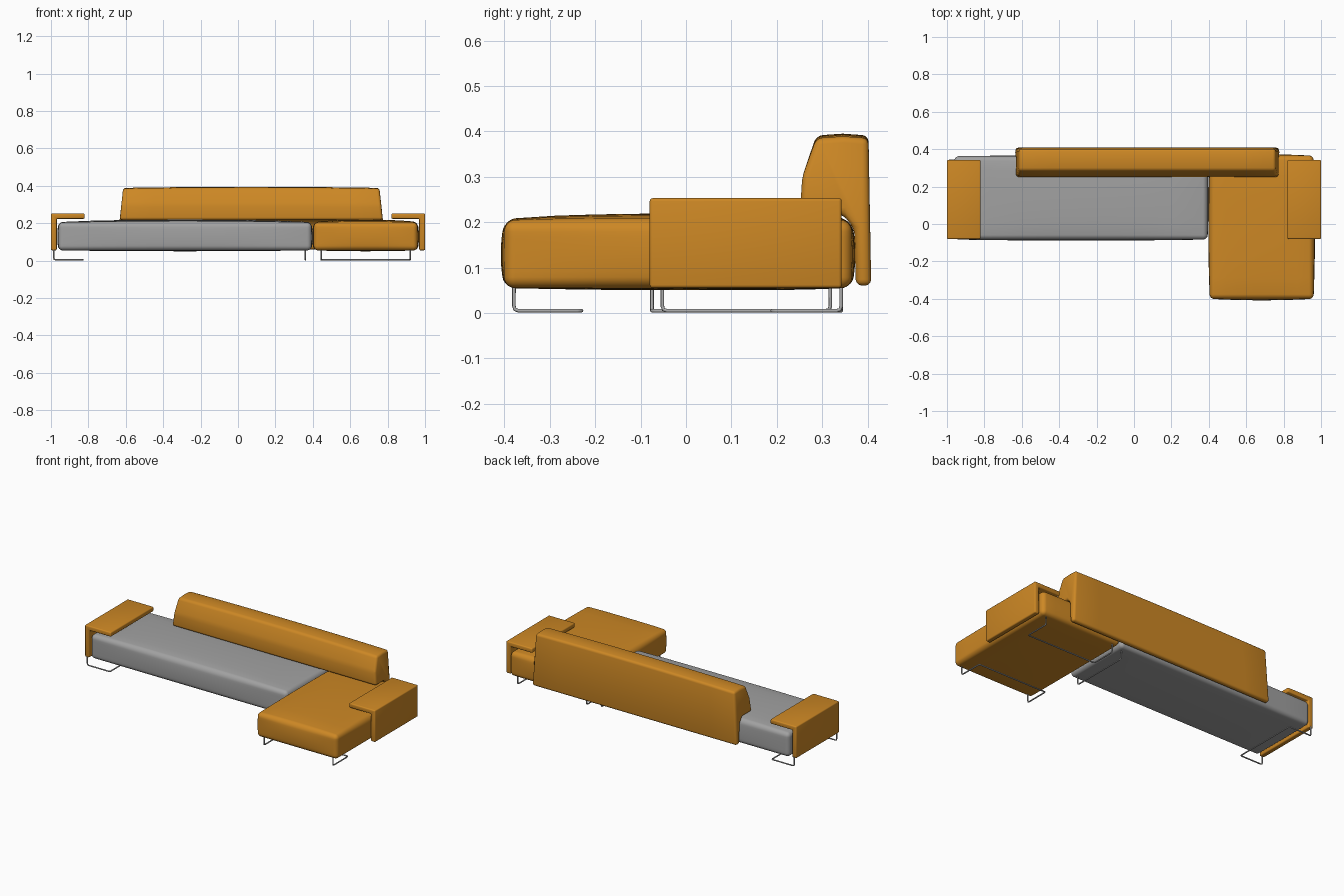
import bpy, bmesh, math
from mathutils import Vector

cube = bpy.data.objects.get("Cube")
if cube:
    bpy.data.objects.remove(cube, do_unlink=True)


def material(name, rgb):
    m = bpy.data.materials.new(name)
    m.use_nodes = True
    m.diffuse_color = (*rgb, 1)
    bsdf = m.node_tree.nodes["Principled BSDF"]
    bsdf.inputs["Base Color"].default_value = (*rgb, 1)
    bsdf.inputs["Roughness"].default_value = 0.7
    return m


ORANGE = material("orange fabric", (0.61, 0.245, 0.018))
GREY = material("grey fabric", (0.36, 0.36, 0.36))
STEEL = material("steel", (0.42, 0.42, 0.42))


def finish(name, bm, mat):
    bmesh.ops.recalc_face_normals(bm, faces=bm.faces)
    mesh = bpy.data.meshes.new(name)
    bm.to_mesh(mesh)
    bm.free()
    mesh.materials.append(mat)
    obj = bpy.data.objects.new(name, mesh)
    bpy.context.collection.objects.link(obj)
    bpy.ops.object.select_all(action="DESELECT")
    obj.select_set(True)
    bpy.context.view_layer.objects.active = obj
    bpy.ops.object.shade_smooth_by_angle(angle=math.radians(35))
    return obj


def cushion(name, lo, hi, mat, radius=0.024, crown=0.016, puff=0.01):
    """Rounded box with a domed top and slightly swollen sides."""
    lo, hi = Vector(lo), Vector(hi)
    centre, half = (lo + hi) / 2, (hi - lo) / 2
    bm = bmesh.new()
    bmesh.ops.create_cube(bm, size=2)
    bmesh.ops.subdivide_edges(bm, edges=bm.edges, cuts=15, use_grid_fill=True)
    for v in bm.verts:
        u = v.co.copy()
        inner, extra = Vector(), Vector()
        for i in range(3):
            t, s = abs(u[i]), math.copysign(1, u[i])
            inner[i] = s * (half[i] - radius) * min(1, t * 2)
            extra[i] = s * max(0, t * 2 - 1)
        p = inner + extra.normalized() * radius
        w = [1 - min(1, abs(p[i]) / half[i]) ** 2 for i in range(3)]
        if p.z > 0:
            p.z += crown * math.sqrt(w[0] * w[1]) * p.z / half.z
        else:
            p.z += 0.3 * crown * w[0] * w[1] * p.z / half.z
        for i in (0, 1):
            p[i] += puff * w[2] * w[1 - i] * max(-1, min(1, p[i] / half[i])) ** 9
        v.co = centre + p
    return finish(name, bm, mat)


def bevel_sharp(bm, offset, degrees):
    bmesh.ops.recalc_face_normals(bm, faces=bm.faces)
    sharp = [e for e in bm.edges if e.calc_face_angle(0) > math.radians(degrees)]
    bmesh.ops.bevel(bm, geom=sharp, offset=offset, segments=3, profile=0.5,
                    affect="EDGES", clamp_overlap=True)


def loft(name, rings, mat, offset, degrees):
    """Skin a row of matching rings, cap the ends and round the edges."""
    bm = bmesh.new()
    loops = [[bm.verts.new(p) for p in ring] for ring in rings]
    for a, b in zip(loops, loops[1:]):
        for i in range(len(a)):
            j = (i + 1) % len(a)
            bm.faces.new((a[i], a[j], b[j], b[i]))
    bm.faces.new(loops[0])
    bm.faces.new(loops[-1])
    bevel_sharp(bm, offset, degrees)
    return finish(name, bm, mat)


def wire(name, points, r=0.004):
    """Bent rod with small rounded corners."""
    pts = [Vector(p) for p in points]
    path = [pts[0]]
    for a, b, c in zip(pts, pts[1:], pts[2:]):
        p, q = b + (a - b).normalized() * 0.01, b + (c - b).normalized() * 0.01
        path += [p, (p + q) / 4 + b / 2, q]
    path.append(pts[-1])
    curve = bpy.data.curves.new(name, "CURVE")
    curve.dimensions = "3D"
    curve.bevel_depth, curve.bevel_resolution = r, 2
    curve.use_fill_caps = True
    spline = curve.splines.new("POLY")
    spline.points.add(len(path) - 1)
    for sp, p in zip(spline.points, path):
        sp.co = (*p, 1)
    curve.materials.append(STEEL)
    bpy.context.collection.objects.link(bpy.data.objects.new(name, curve))


# Seats
cushion("long_seat", (-0.96, -0.083, 0.055), (0.393, 0.362, 0.203), GREY, puff=0.006)
cushion("chaise_seat", (0.405, -0.4, 0.055), (0.96, 0.365, 0.203), ORANGE, puff=0.008)

# Hooked armrests, mirrored
arm = [(1, 0.055), (1, 0.253), (0.82, 0.253), (0.82, 0.224), (0.969, 0.224), (0.969, 0.055)]
for name, side in (("left_armrest", 1), ("right_armrest", -1)):
    loft(name, [[(side * x, y, z) for x, z in arm] for y in (-0.08, 0.343)],
         ORANGE, 0.007, 40)

# Backrest hooked over the rear edge of the seats
back = [(0.251, 0.218), (0.256, 0.3), (0.287, 0.385), (0.345, 0.389), (0.402, 0.385),
        (0.408, 0.06), (0.374, 0.06), (0.371, 0.185), (0.345, 0.218)]
rings = []
for k in range(9):
    t = k / 4 - 1
    ring = []
    for y, z in back:
        taper = 0.02 * max(0, z - 0.2) / 0.19
        rise = 0.006 * (1 - t * t) if z > 0.35 else 0
        ring.append((0.071 + t * (0.705 - taper), y, z + rise))
    rings.append(ring)
loft("backrest", rings, ORANGE, 0.014, 13)

# Bent steel feet
TOP, LOW = 0.065, 0.005


def frame_along_x(name, y_leg, y_run, x0=0.445, x1=0.92):
    wire(name, [(x0, y_leg, TOP), (x0, y_leg, LOW), (x0, y_run, LOW),
                (x1, y_run, LOW), (x1, y_leg, LOW), (x1, y_leg, TOP)])


frame_along_x("chaise_front_foot", -0.379, -0.23)
frame_along_x("chaise_back_foot", 0.342, 0.19)
wire("seat_outer_foot", [(-0.985, -0.075, TOP), (-0.985, -0.075, LOW), (-0.83, -0.075, LOW),
                         (-0.83, 0.342, LOW), (-0.985, 0.342, LOW), (-0.985, 0.342, TOP)])
wire("seat_inner_foot", [(0.36, -0.052, TOP), (0.36, -0.052, LOW),
                         (0.36, 0.318, LOW), (0.36, 0.318, TOP)])
